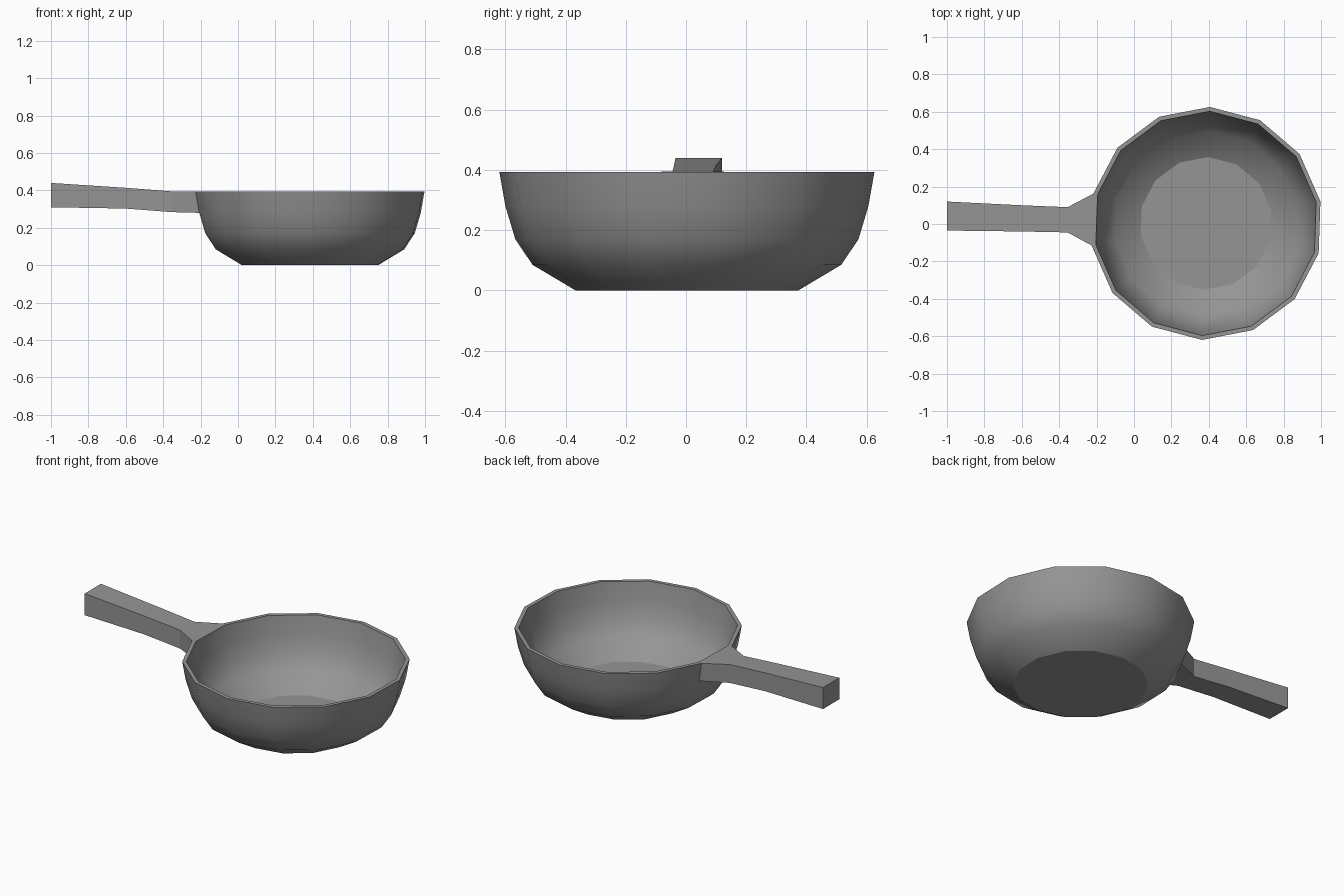
import bpy
import math

cube = bpy.data.objects.get("Cube")
if cube:
    bpy.data.objects.remove(cube, do_unlink=True)

SIDES = 14
CENTRE = (0.385, 0.003)
TURN = math.radians(10.9)
RIM_Z, JOIN_Z = 0.393, 0.28
RIM_R, JOIN_R = 0.623, 0.603

metal = bpy.data.materials.new("grey metal")
metal.use_nodes = True
GREY = (0.3, 0.3, 0.3, 1)
metal.diffuse_color = GREY
metal.node_tree.nodes["Principled BSDF"].inputs["Base Color"].default_value = GREY


def ring_point(k, radius, z):
    a = TURN + 2 * math.pi * k / SIDES
    return (CENTRE[0] + radius * math.cos(a), CENTRE[1] + radius * math.sin(a), z)


def loft(name, rings):
    """Bridge successive rings of points and cap both ends."""
    n = len(rings[0])
    verts = [p for ring in rings for p in ring]
    faces = [(i * n + k, i * n + (k + 1) % n, (i + 1) * n + (k + 1) % n, (i + 1) * n + k)
             for i in range(len(rings) - 1) for k in range(n)]
    faces.append(tuple(reversed(range(n))))
    faces.append(tuple(range(len(verts) - n, len(verts))))
    mesh = bpy.data.meshes.new(name)
    mesh.from_pydata(verts, [], faces)
    mesh.materials.append(metal)
    obj = bpy.data.objects.new(name, mesh)
    bpy.context.collection.objects.link(obj)
    return obj


# Bowl: up the outside, over the rim, down the inside to the floor
outside = [(0.37, 0), (0.513, 0.085), (0.57, 0.17), (JOIN_R, JOIN_Z), (RIM_R, RIM_Z)]
inside = [(0.6, RIM_Z), (0.582, 0.28), (0.55, 0.178), (0.495, 0.1), (0.355, 0.018)]
bowl = loft("pan_bowl", [[ring_point(k, r, z) for k in range(SIDES)]
                         for r, z in outside + inside])
bpy.ops.object.select_all(action='DESELECT')
bowl.select_set(True)
bpy.context.view_layer.objects.active = bowl
bpy.ops.object.shade_smooth_by_angle(angle=math.radians(29))

# Handle: box sections (x, y low, y high, z low, z high) flaring onto one wall panel
sections = [(-1, -0.035, 0.12, 0.31, 0.44),
            (-0.6, -0.04, 0.1, 0.303, 0.414),
            (-0.355, -0.045, 0.09, 0.284, 0.395)]
rings = [[(x, y0, z0), (x, y1, z0), (x, y1, z1), (x, y0, z1)]
         for x, y0, y1, z0, z1 in sections]
rings.append([ring_point(7, JOIN_R, JOIN_Z), ring_point(6, JOIN_R, JOIN_Z),
              ring_point(6, RIM_R, RIM_Z), ring_point(7, RIM_R, RIM_Z)])
handle = loft("handle", rings)
